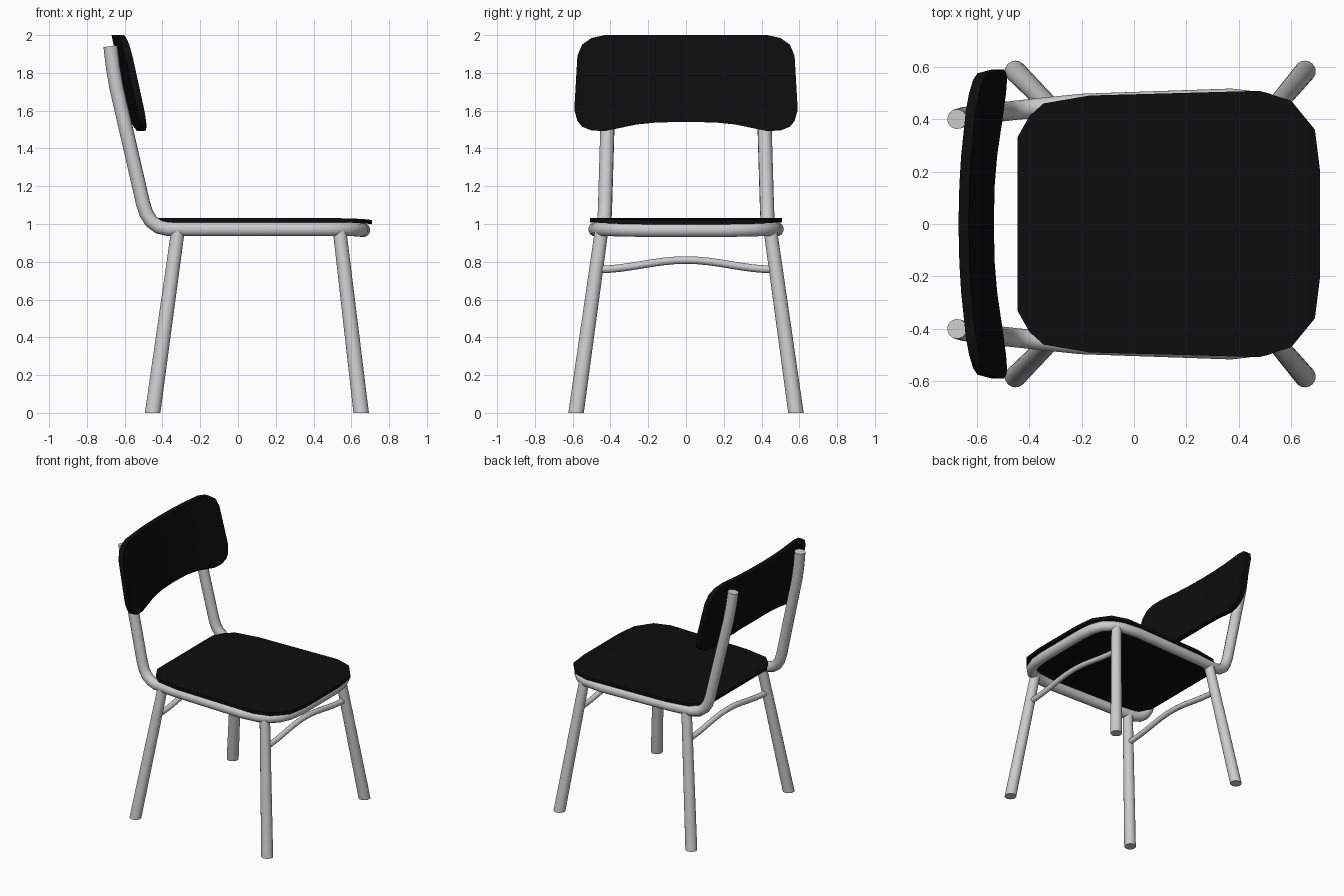
import bpy, bmesh, math

if "Cube" in bpy.data.objects:
    bpy.data.objects.remove(bpy.data.objects["Cube"])

black = bpy.data.materials.new("black")
black.diffuse_color = (0.004, 0.004, 0.004, 1)
black.use_nodes = True
black.node_tree.nodes["Principled BSDF"].inputs["Base Color"].default_value = black.diffuse_color


def finish(obj, angle=40):
    bpy.ops.object.select_all(action='DESELECT')
    obj.select_set(True)
    bpy.context.view_layer.objects.active = obj
    bpy.ops.object.shade_smooth_by_angle(angle=math.radians(angle))


def mesh_object(name, bm):
    bmesh.ops.recalc_face_normals(bm, faces=bm.faces[:])
    me = bpy.data.meshes.new(name)
    bm.to_mesh(me)
    bm.free()
    obj = bpy.data.objects.new(name, me)
    bpy.context.collection.objects.link(obj)
    return obj


def tube(name, points, radius):
    cu = bpy.data.curves.new(name, 'CURVE')
    cu.dimensions = '3D'
    cu.bevel_depth = radius
    cu.bevel_resolution = 4
    cu.use_fill_caps = True
    sp = cu.splines.new('POLY')
    sp.points.add(len(points) - 1)
    for p, co in zip(sp.points, points):
        p.co = (*co, 1)
    obj = bpy.data.objects.new(name, cu)
    bpy.context.collection.objects.link(obj)
    bpy.ops.object.select_all(action='DESELECT')
    obj.select_set(True)
    bpy.context.view_layer.objects.active = obj
    bpy.ops.object.convert(target='MESH')
    finish(bpy.context.object)


def panel(name, columns):
    """Closed slab from columns of four corners (front a, front b, back b, back a)."""
    bm = bmesh.new()
    rings = [[bm.verts.new(c) for c in col] for col in columns]
    for r, s in zip(rings, rings[1:]):
        for i in range(4):
            j = (i + 1) % 4
            bm.faces.new((r[i], r[j], s[j], s[i]))
    bm.faces.new(rings[0])
    bm.faces.new(rings[-1])
    obj = mesh_object(name, bm)
    obj.data.materials.append(black)
    finish(obj, 35)


def leg(name, foot, top, height=0.965):
    # horizontal discs joined by a sheared cone, so the foot sits flat
    bm = bmesh.new()
    bmesh.ops.create_cone(bm, cap_ends=True, segments=24, radius1=0.041,
                          radius2=0.036, depth=height)
    for v in bm.verts:
        t = v.co.z / height + 0.5
        v.co.x += foot[0] + (top[0] - foot[0]) * t
        v.co.y += foot[1] + (top[1] - foot[1]) * t
        v.co.z = t * height
    finish(mesh_object(name, bm))


# continuous bent tube: backrest upright, seat side, around the front edge
half = [(-0.675, 0.40, 1.94), (-0.662, 0.405, 1.83), (-0.643, 0.41, 1.72),
        (-0.503, 0.428, 1.11), (-0.485, 0.43, 1.055), (-0.46, 0.433, 1.015),
        (-0.42, 0.437, 0.985), (-0.37, 0.443, 0.973), (-0.2, 0.46, 0.972),
        (0.37, 0.48, 0.972), (0.5, 0.465, 0.972), (0.57, 0.435, 0.972),
        (0.62, 0.385, 0.972), (0.65, 0.31, 0.97), (0.662, 0.2, 0.968)]
tube("frame", half + [(x, -y, z) for x, y, z in reversed(half)], 0.038)

# splayed legs and arched cross bars
for label, foot_x, top_x in (("front", 0.652, 0.538), ("back", -0.452, -0.318)):
    for side, s in (("left", 1), ("right", -1)):
        leg(f"{label}_{side}_leg", (foot_x, s * 0.582), (top_x, s * 0.447))
    bar_x = foot_x + (top_x - foot_x) * 0.8
    bar = []
    for i in range(17):
        y = -0.47 + 0.94 * i / 16
        bar.append((bar_x, y, 0.784 + 0.025 * math.cos(math.pi * y / 0.47)))
    tube(f"{label}_cross_bar", bar, 0.02)

# seat: (x, half width, front drop)
seat = [(-0.445, 0.33, 0), (-0.4, 0.41, 0), (-0.345, 0.46, 0), (-0.17, 0.49, 0),
        (0.48, 0.508, 0), (0.6, 0.47, 0.001), (0.69, 0.36, 0.007), (0.71, 0.2, 0.01)]
panel("seat", [[(x, -w, 1.031 - d), (x, w, 1.031 - d), (x, w, 1.008 - d), (x, -w, 1.008 - d)]
               for x, w, d in seat])

# backrest: (y, lower z, upper z), leaning back and bowed around the sitter
rest = [(0, 1.54, 2.0), (0.15, 1.538, 2.0), (0.26, 1.527, 2.0), (0.43, 1.492, 2.0),
        (0.5, 1.495, 1.985), (0.55, 1.515, 1.95), (0.575, 1.545, 1.89), (0.59, 1.6, 1.63)]
rest = [(-y, a, b) for y, a, b in reversed(rest[1:])] + rest


def rest_point(y, z, back):
    return (-0.535 - 0.21 * (z - 1.54) + 0.15 * y * y - 0.038 * back, y, z)


panel("backrest", [[rest_point(y, a, 0), rest_point(y, b, 0), rest_point(y, b, 1), rest_point(y, a, 1)]
                   for y, a, b in rest])
